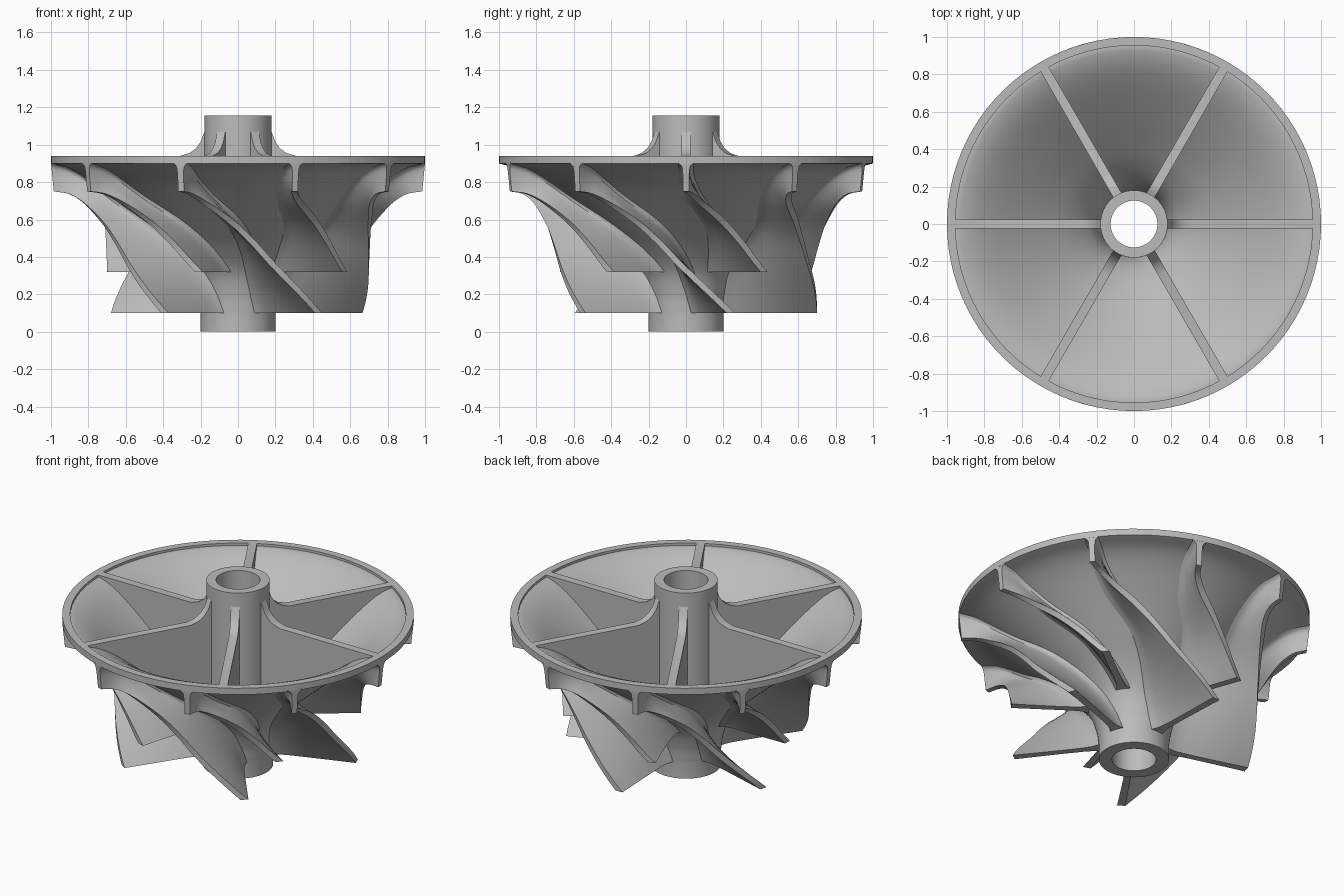
import bpy, bmesh, math
from mathutils import Vector

cube = bpy.data.objects.get("Cube")
if cube:
    bpy.data.objects.remove(cube)

metal = bpy.data.materials.new("grey_metal")
metal.use_nodes = True
GREY = (0.5, 0.5, 0.5, 1)
metal.diffuse_color = GREY
metal.node_tree.nodes["Principled BSDF"].inputs["Base Color"].default_value = GREY

# Meridional curves: radius, height, sweep angle in degrees
HUB = [(1, .9, 0), (.9, .87, 0), (.8, .81, .5), (.66, .70, 5), (.5, .565, 17),
       (.36, .44, 26.5), (.26, .32, 36), (.215, .2, 47), (.2, .1, 56)]
SHROUD = [(.985, .75, 0), (.9, .735, 1.8), (.82, .68, 6.5), (.75, .58, 16),
          (.715, .47, 25), (.7, .34, 35), (.7, .1, 56)]


def smooth_path(points, steps=8):
    """Catmull-Rom curve through the points."""
    p = [Vector(q) for q in points]
    p = [2 * p[0] - p[1]] + p + [2 * p[-1] - p[-2]]
    out = []
    for a, b, c, d in zip(p, p[1:], p[2:], p[3:]):
        for k in range(steps):
            t = k / steps
            out.append(b + (c - a) * t / 2 + (a - 2.5 * b + 2 * c - d / 2) * t ** 2
                       + (1.5 * (b - c) + (d - a) / 2) * t ** 3)
    return out + [p[-2]]


def cut_and_resample(path, bottom, count):
    """Keep the path above a height and space points evenly along it."""
    kept = [path[0]]
    for a, b in zip(path, path[1:]):
        if b[1] < bottom:
            kept.append(a.lerp(b, (a[1] - bottom) / (a[1] - b[1])))
            break
        kept.append(b)
    dist = [0]
    for a, b in zip(kept, kept[1:]):
        dist.append(dist[-1] + (b - a).to_2d().length)
    out, k = [], 0
    for i in range(count + 1):
        d = dist[-1] * i / count
        while k < len(kept) - 2 and dist[k + 1] < d:
            k += 1
        out.append(kept[k].lerp(kept[k + 1], (d - dist[k]) / (dist[k + 1] - dist[k])))
    return out


def finish(name, bm, angle=35):
    bmesh.ops.remove_doubles(bm, verts=bm.verts, dist=1e-5)
    bmesh.ops.recalc_face_normals(bm, faces=bm.faces)
    mesh = bpy.data.meshes.new(name)
    bm.to_mesh(mesh)
    bm.free()
    mesh.materials.append(metal)
    obj = bpy.data.objects.new(name, mesh)
    bpy.context.collection.objects.link(obj)
    bpy.ops.object.select_all(action='DESELECT')
    obj.select_set(True)
    bpy.context.view_layer.objects.active = obj
    bpy.ops.object.shade_smooth_by_angle(angle=math.radians(angle))


def polar(r, z, a):
    return Vector((r * math.cos(a), r * math.sin(a), z))


# Inner face of the hollow back, offset from the hub curve
hub_path = smooth_path(HUB)
inner = []
for a, b in zip(hub_path, hub_path[1:]):
    d = (b - a).to_2d().normalized()
    q = a.to_2d() + Vector((d.y, -d.x)) * .04
    if q.x < a.x - 1:
        continue
    if .18 < q.x < .95:
        inner.append((q.x, q.y))

# Hub body: bored shaft, flared shell, rim and rear boss in one turned profile
profile = [(.125, 0), (.2, 0)] + [(p[0], p[1]) for p in reversed(hub_path)]
profile += [(1, .94), (.955, .94), (.955, inner[0][1])] + inner
profile += [(.18, inner[-1][1]), (.18, 1.155), (.125, 1.155)]
bm = bmesh.new()
SEG = 96
rings = [[bm.verts.new(polar(r, z, math.tau * s / SEG)) for s in range(SEG)]
         for r, z in profile]
for k, ring in enumerate(rings):
    other = rings[(k + 1) % len(rings)]
    for s in range(SEG):
        n = (s + 1) % SEG
        bm.faces.new((ring[s], ring[n], other[n], other[s]))
finish("hub_body", bm)


# Blades: lofted hub to shroud, thickened around the axis, flared at the root
def blade(name, start, bottom, count=28):
    hub = cut_and_resample(hub_path, bottom, count)
    tip = cut_and_resample(smooth_path(SHROUD), bottom, count)
    spans = [(-.04, .09), (0, .08), (.04, .062), (.1, .046), (.2, .038),
             (.4, .034), (.6, .033), (.8, .032), (1, .032)]
    mid = [[h.lerp(t, v) for v, w in spans] for h, t in zip(hub, tip)]

    def at(i, j):
        r, z, s = mid[i][j]
        return polar(r, z, math.radians(s + start))

    bm = bmesh.new()
    sides = {-1: [], 1: []}
    last = len(spans) - 1
    for i in range(count + 1):
        rows = {-1: [], 1: []}
        for j, (v, width) in enumerate(spans):
            along = at(min(i + 1, count), j) - at(max(i - 1, 0), j)
            across = at(i, min(j + 1, last)) - at(i, max(j - 1, 0))
            normal = along.cross(across).normalized()
            r, z, s = mid[i][j]
            a = math.radians(s + start)
            facing = abs(normal.dot(Vector((-math.sin(a), math.cos(a), 0))))
            half = width / 2 / r / max(facing, .5)
            for side in rows:
                rows[side].append(bm.verts.new(polar(r, z, a + side * half)))
        for side in rows:
            sides[side].append(rows[side])
    lo, hi = sides[-1], sides[1]
    for i in range(count):
        for g in (lo, hi):
            for j in range(last):
                bm.faces.new((g[i][j], g[i + 1][j], g[i + 1][j + 1], g[i][j + 1]))
        for j in (0, last):
            bm.faces.new((lo[i][j], lo[i + 1][j], hi[i + 1][j], hi[i][j]))
    for i in (0, count):
        for j in range(last):
            bm.faces.new((lo[i][j], lo[i][j + 1], hi[i][j + 1], hi[i][j]))
    finish(name, bm, 40)


for k in range(5):
    blade(f"full_blade_{k + 1}", 36 + 72 * k, .1)
    blade(f"splitter_blade_{k + 1}", 72 * k, .32)

# Stiffening ribs in the hollow back, sweeping up to the boss
rib_top = [(.17, 1.09), (.183, 1.06), (.2, 1.015), (.225, .98), (.26, .955), (.31, .94), (.957, .94)]
rib_outline = rib_top + [(r, z - .015) for r, z in inner] + [(.17, inner[-1][1] - .015)]
for k in range(6):
    bm = bmesh.new()
    a = math.tau * k / 6
    out, side = polar(1, 0, a), polar(.025, 0, a + math.pi / 2)
    faces = [[bm.verts.new(out * r + side * e + Vector((0, 0, z))) for r, z in rib_outline]
             for e in (-1, 1)]
    for f in faces:
        bm.faces.new(f)
    for i in range(len(rib_outline)):
        n = (i + 1) % len(rib_outline)
        bm.faces.new((faces[0][i], faces[0][n], faces[1][n], faces[1][i]))
    finish(f"rib_{k + 1}", bm)
